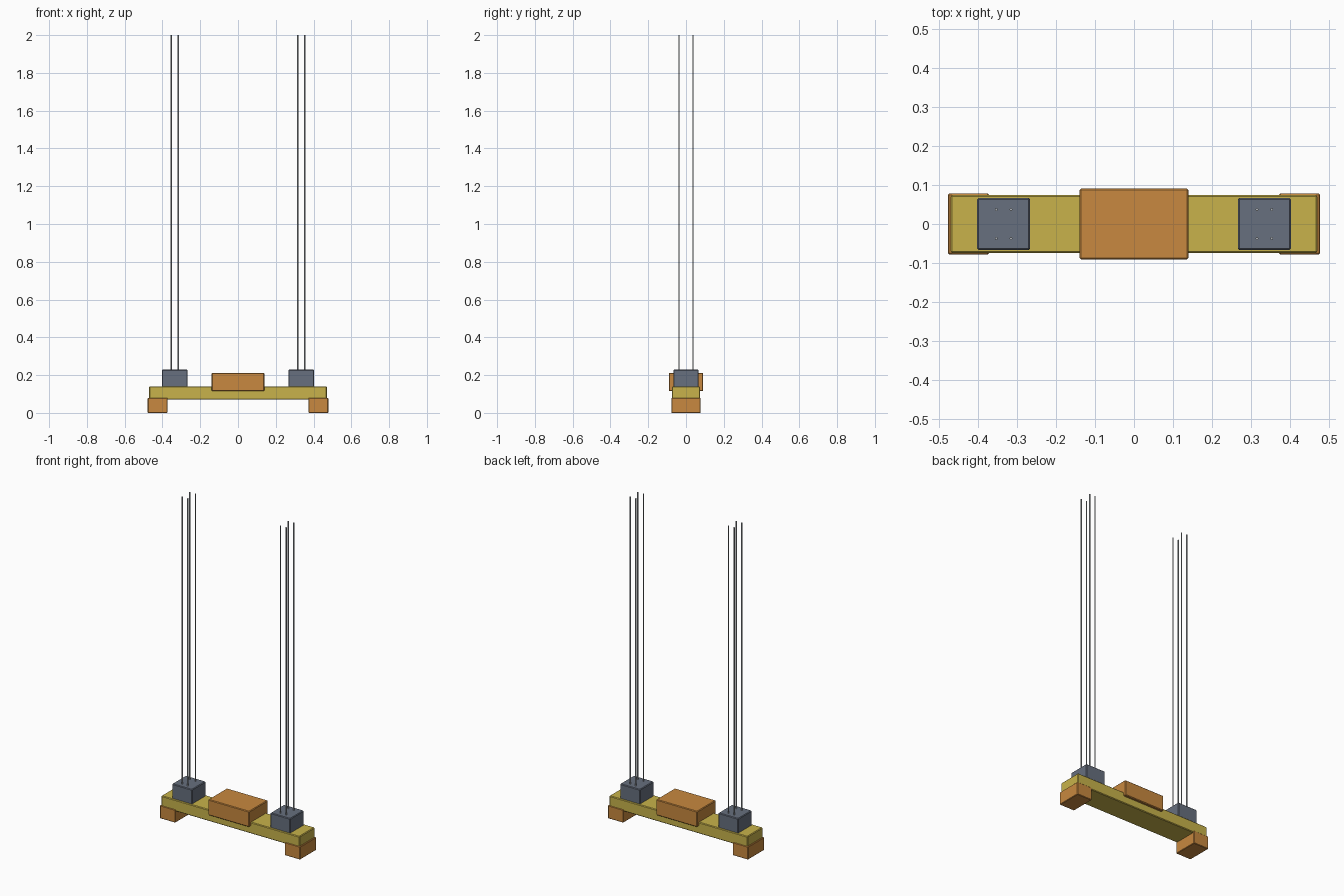
import bpy
import bmesh
from mathutils import Matrix, Vector

cube = bpy.data.objects.get("Cube")
if cube:
    bpy.data.objects.remove(cube, do_unlink=True)


def make_material(name, rgb):
    mat = bpy.data.materials.new(name)
    mat.use_nodes = True
    colour = (*rgb, 1.0)
    mat.diffuse_color = colour
    mat.node_tree.nodes["Principled BSDF"].inputs["Base Color"].default_value = colour
    return mat


yellow = make_material("mustard yellow", (0.58, 0.45, 0.07))
orange = make_material("burnt orange", (0.58, 0.25, 0.05))
slate = make_material("slate grey", (0.135, 0.16, 0.21))
steel = make_material("cable steel", (0.42, 0.45, 0.48))


def add_object(name, bm, mat):
    mesh = bpy.data.meshes.new(name)
    bm.to_mesh(mesh)
    bm.free()
    mesh.materials.append(mat)
    obj = bpy.data.objects.new(name, mesh)
    bpy.context.collection.objects.link(obj)
    return obj


def box(name, x, y, z, mat, bevel=0.004):
    """Bevelled box given as (min, max) ranges on each axis."""
    size = [b - a for a, b in (x, y, z)]
    centre = Vector([(a + b) / 2 for a, b in (x, y, z)])
    bm = bmesh.new()
    bmesh.ops.create_cube(bm, size=1)
    bmesh.ops.scale(bm, vec=size, verts=bm.verts)
    bmesh.ops.translate(bm, vec=centre, verts=bm.verts)
    bmesh.ops.bevel(bm, geom=bm.edges[:], offset=bevel, segments=1, affect='EDGES')
    return add_object(name, bm, mat)


def cable(name, x, y, bottom, top, radius=0.0038):
    bm = bmesh.new()
    bmesh.ops.create_cone(bm, cap_ends=True, segments=8, radius1=radius, radius2=radius,
                          depth=top - bottom,
                          matrix=Matrix.Translation((x, y, (bottom + top) / 2)))
    return add_object(name, bm, steel)


# Main spreader beam and the central saddle block
box("main_beam", (-0.471, 0.471), (-0.075, 0.075), (0.07, 0.14), yellow)
box("centre_block", (-0.14, 0.14), (-0.091, 0.091), (0.115, 0.212), orange)

# End feet, cable blocks and four cables on each side
for side, label in ((-1, "right"), (1, "left")):
    def span(a, b):
        return tuple(sorted((side * a, side * b)))

    box(f"{label}_foot", span(0.373, 0.478), (-0.078, 0.078), (0, 0.08), orange, 0.003)
    box(f"{label}_cable_block", span(0.267, 0.403), (-0.067, 0.067), (0.135, 0.229), slate)
    for i, dx in enumerate((-0.019, 0.019)):
        for j, y in enumerate((-0.037, 0.037)):
            cable(f"{label}_cable_{2 * i + j + 1}", side * (0.335 + dx), y, 0.22, 2.0)
